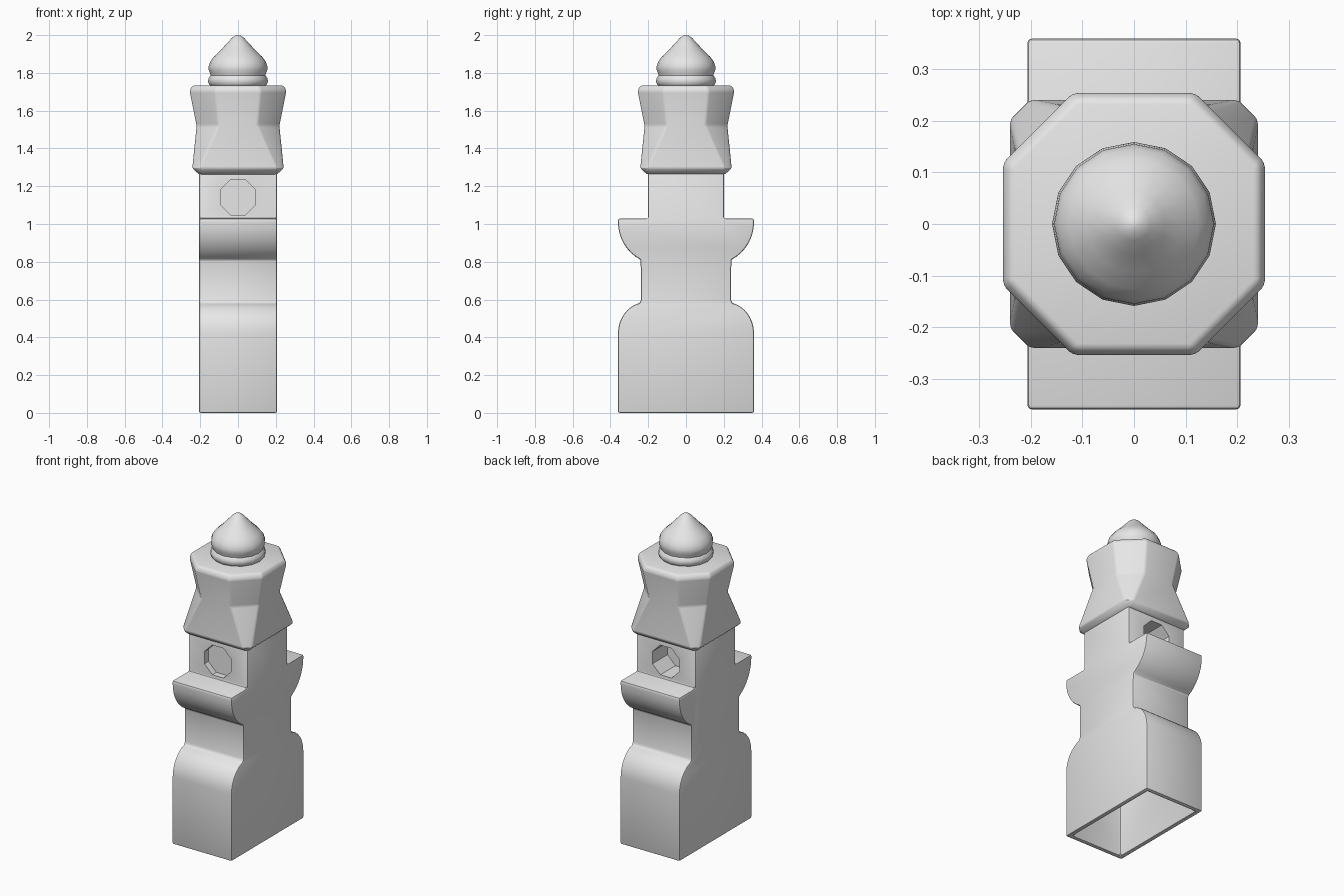
import bpy, bmesh, math

cube = bpy.data.objects.get("Cube")
if cube:
    bpy.data.objects.remove(cube, do_unlink=True)

grey = bpy.data.materials.new("stone grey")
grey.use_nodes = True
grey.diffuse_color = (0.8, 0.8, 0.8, 1)
grey.node_tree.nodes["Principled BSDF"].inputs["Base Color"].default_value = (0.8, 0.8, 0.8, 1)


def loft(name, rings, smooth=True):
    """Skin a stack of equal-length closed rings and cap both ends."""
    bm = bmesh.new()
    loops = [[bm.verts.new(p) for p in ring] for ring in rings]
    for a, b in zip(loops, loops[1:]):
        for i in range(len(a)):
            j = (i + 1) % len(a)
            bm.faces.new((a[i], a[j], b[j], b[i]))
    bm.faces.new(loops[0][::-1])
    bm.faces.new(loops[-1])
    bmesh.ops.recalc_face_normals(bm, faces=bm.faces)
    mesh = bpy.data.meshes.new(name)
    bm.to_mesh(mesh)
    bm.free()
    mesh.materials.append(grey)
    obj = bpy.data.objects.new(name, mesh)
    bpy.context.collection.objects.link(obj)
    return obj


def extrude_profile(name, half, width):
    """Mirror a (y, z) half outline and extrude it across x."""
    outline = half + [(-y, z) for y, z in reversed(half)]
    return loft(name, [[(x, y, z) for y, z in outline] for x in (-width, width)])


def activate(obj):
    bpy.ops.object.select_all(action="DESELECT")
    obj.select_set(True)
    bpy.context.view_layer.objects.active = obj


def carve(obj, cutter):
    activate(obj)
    mod = obj.modifiers.new("carve", "BOOLEAN")
    mod.operation, mod.solver, mod.object = "DIFFERENCE", "EXACT", cutter
    bpy.ops.object.modifier_apply(modifier=mod.name)
    bpy.data.objects.remove(cutter, do_unlink=True)


def bevel(obj, width):
    activate(obj)
    mod = obj.modifiers.new("bevel", "BEVEL")
    mod.width, mod.segments = width, 2
    mod.limit_method, mod.angle_limit = "ANGLE", math.radians(33)
    bpy.ops.object.modifier_apply(modifier=mod.name)


def smooth(obj, degrees=30):
    activate(obj)
    bpy.ops.object.shade_smooth_by_angle(angle=math.radians(degrees))


def arc(cy, cz, ry, rz, start, end, steps=8):
    angles = [math.radians(start + (end - start) * i / steps) for i in range(steps + 1)]
    return [(cy + ry * math.cos(a), cz + rz * math.sin(a)) for a in angles]


# Pillar body with rounded base shoulders and flared ledges
half = [(0.36, 0)]
half += arc(0.215, 0.42, 0.145, 0.165, 0, 78)
half += [(0.238, 0.60)]
half += arc(0.14, 1.01, 0.22, 0.224, -63, 0)
half += [(0.36, 1.028), (0.2, 1.028), (0.2, 1.285)]
body = extrude_profile("pillar_body", half, 0.207)

# Hollow underside
cavity = extrude_profile("cavity_cutter", [(0.33, -0.1), (0.33, 0.42), (0.205, 0.55), (0.205, 0.98)], 0.177)
carve(body, cavity)
bevel(body, 0.009)

# Octagonal recesses, shallow in front and deeper at the back
for side, depth in ((-1, 0.04), (1, 0.15)):
    rings = []
    for y in (0.3, 0.2 - depth):
        rings.append([(0.101 * math.cos(a), side * y, 1.142 + 0.101 * math.sin(a))
                      for a in (math.pi / 8 + k * math.pi / 4 for k in range(8))])
    carve(body, loft("recess_cutter", rings))
smooth(body)


# Cap: chamfered square eaves narrowing to an octagon, then flaring to the rim
def chamfered(h, f, z):
    corner = [(h, -f), (h, f), (f, h), (-f, h)]
    return [(x, y, z) for x, y in corner + [(-x, -y) for x, y in corner]]


cap = loft("octagonal_cap", [
    chamfered(0.205, 0.195, 1.262),
    chamfered(0.242, 0.205, 1.295),
    chamfered(0.219, 0.103, 1.52),
    chamfered(0.256, 0.12, 1.705),
    chamfered(0.242, 0.112, 1.733),
])
activate(cap)
bevel(cap, 0.01)
smooth(cap)

# Finial: neck bead and pointed bulb turned on sixteen sides
turning = [(0.14, 1.725), (0.153, 1.738), (0.159, 1.755), (0.156, 1.772), (0.145, 1.785),
           (0.148, 1.798), (0.155, 1.815), (0.155, 1.835), (0.147, 1.86), (0.126, 1.888),
           (0.094, 1.918), (0.06, 1.955), (0.032, 1.985), (0.015, 1.997), (0.003, 2.0)]
finial = loft("finial", [
    [(r * math.cos(k * math.pi / 8), r * math.sin(k * math.pi / 8), z) for k in range(16)]
    for r, z in turning
])
smooth(finial, 50)
